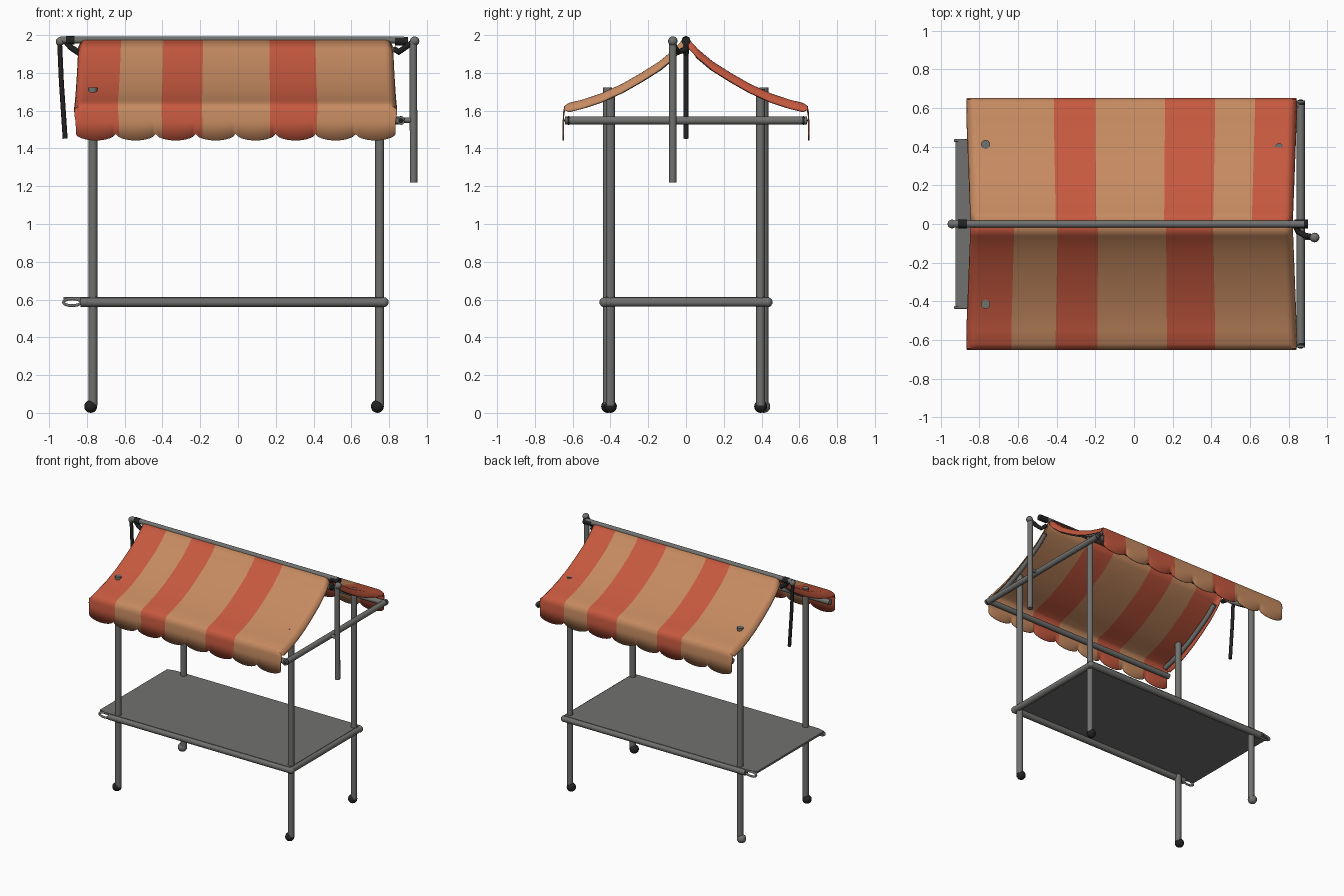
import bpy, bmesh, math
from mathutils import Vector

if "Cube" in bpy.data.objects:
    bpy.data.objects.remove(bpy.data.objects["Cube"])


def material(name, rgb):
    m = bpy.data.materials.new(name)
    m.diffuse_color = (*rgb, 1)
    m.use_nodes = True
    m.node_tree.nodes["Principled BSDF"].inputs["Base Color"].default_value = m.diffuse_color
    return m


TAN = material("tan cloth", (0.56, 0.255, 0.118))
RED = material("red cloth", (0.57, 0.10, 0.05))
GRAY = material("gray metal", (0.165, 0.165, 0.16))
DARK = material("dark rubber", (0.016, 0.016, 0.016))


def finish(name, bm, mats, angle=40):
    bmesh.ops.recalc_face_normals(bm, faces=bm.faces)
    me = bpy.data.meshes.new(name)
    bm.to_mesh(me)
    bm.free()
    ob = bpy.data.objects.new(name, me)
    bpy.context.collection.objects.link(ob)
    for m in mats:
        me.materials.append(m)
    bpy.ops.object.select_all(action='DESELECT')
    ob.select_set(True)
    bpy.context.view_layer.objects.active = ob
    bpy.ops.object.shade_smooth_by_angle(angle=math.radians(angle))
    return ob


def tube(name, pts, r, mat, closed=False, n=16):
    """Round tube swept along a path, with capped ends."""
    pts = [Vector(p) for p in pts]
    bm = bmesh.new()
    rings = []
    ref = None
    for i, p in enumerate(pts):
        if closed:
            d = pts[(i + 1) % len(pts)] - pts[i - 1]
        else:
            d = pts[min(i + 1, len(pts) - 1)] - pts[max(i - 1, 0)]
        d.normalize()
        if ref is None:
            ref = d.orthogonal()
            if closed:
                ref = Vector((0, 1, 0))
        u = (ref - d * ref.dot(d)).normalized()
        ref, v = u, d.cross(u)
        rings.append([bm.verts.new(p + r * (u * math.cos(a) + v * math.sin(a)))
                      for a in (2 * math.pi * k / n for k in range(n))])
    for i in range(len(rings) - (0 if closed else 1)):
        a, b = rings[i], rings[(i + 1) % len(rings)]
        for k in range(n):
            bm.faces.new((a[k], a[(k + 1) % n], b[(k + 1) % n], b[k]))
    if not closed:
        bm.faces.new(rings[0])
        bm.faces.new(rings[-1])
    return finish(name, bm, [mat])


def ball(name, c, r, mat, scale=(1, 1, 1)):
    bm = bmesh.new()
    bmesh.ops.create_uvsphere(bm, u_segments=16, v_segments=10, radius=r)
    bmesh.ops.scale(bm, vec=scale, verts=bm.verts)
    bmesh.ops.translate(bm, vec=c, verts=bm.verts)
    return finish(name, bm, [mat])


# Sagging canopy section: distance from ridge, height
SECTION = [(0.012, 1.978), (0.06, 1.925), (0.14, 1.858), (0.24, 1.795), (0.34, 1.738),
           (0.45, 1.688), (0.55, 1.655), (0.62, 1.638), (0.642, 1.622), (0.648, 1.59)]
X0, X1, SCALLOPS = -0.865, 0.84, 8
WIDTH = (X1 - X0) / SCALLOPS


def canopy(name, side, reds):
    # columns at scallop steps plus exact stripe borders
    cols = {round(X0 + WIDTH * i / 14, 4) for i in range(SCALLOPS * 14 + 1)}
    cols |= {b for pair in reds for b in pair if X0 < b < X1}
    cols |= {X0 + 0.006, X1 - 0.006}
    bm = bmesh.new()
    grid = []
    for x in sorted(cols):
        edge = min(x - X0, X1 - x)
        drop = 0.045 * max(0, 1 - edge / 0.035) ** 2
        col = []
        for y, z in SECTION:
            k = 0.975 + 0.025 * min(1, y / 0.55)
            fade = 1 if y < 0.64 else 0.4
            col.append(bm.verts.new((x * k, side * y, z - drop * fade)))
        low = 1.478 - 0.036 * math.sqrt(abs(math.sin(math.pi * (x - X0) / WIDTH)))
        for z in (1.54, low):
            col.append(bm.verts.new((x * 0.993, side * 0.65, z)))
        grid.append((x, col))
    for (xa, a), (xb, b) in zip(grid, grid[1:]):
        mid = (xa + xb) / 2
        for j in range(len(a) - 1):
            f = bm.faces.new((a[j], a[j + 1], b[j + 1], b[j]))
            f.material_index = int(any(lo < mid < hi for lo, hi in reds))
    ob = finish(name, bm, [TAN, RED], 50)
    mod = ob.modifiers.new("cloth thickness", 'SOLIDIFY')
    mod.thickness = 0.006
    mod.offset = 0


canopy("front_canopy", -1, [(-0.9, -0.635), (-0.405, -0.19), (0.17, 0.42)])
canopy("back_canopy", 1, [(-0.415, -0.2), (0.16, 0.42), (0.625, 0.9)])

# Canopy frame: ridge, curved rafters, eave rails and right side rail
tube("ridge_pole", [(-0.94, 0, 1.974), (0.88, 0, 1.974)], 0.019, GRAY)
for s, tag in ((-1, "front"), (1, "back")):
    for x, end in ((-0.815, "left"), (0.795, "right")):
        tube(f"{tag}_{end}_rafter", [(x, s * y, z - 0.028) for y, z in SECTION[1:8]], 0.018, GRAY)
    tube(f"{tag}_eave_rail", [(-0.845, s * 0.615, 1.548), (0.86, s * 0.615, 1.548)], 0.021, GRAY)
    ball(f"{tag}_rail_cap", (0.862, s * 0.622, 1.548), 0.023, DARK)
tube("right_side_rail", [(0.862, -0.64, 1.548), (0.862, 0.64, 1.548)], 0.022, GRAY)
tube("crank_bracket", [(0.862, -0.07, 1.55), (0.92, -0.07, 1.55)], 0.014, GRAY)

# Left strap and right crank with their dark hooks
ball("ridge_left_knob", (-0.942, 0, 1.966), 0.023, GRAY)
tube("left_strap", [(-0.944, 0, 1.955), (-0.935, 0, 1.75), (-0.915, 0, 1.452)], 0.013, DARK)
tube("left_hook", [(-0.91, 0, 1.965), (-0.885, 0, 1.935), (-0.84, 0, 1.905)], 0.016, DARK)
tube("left_collar", [(-0.91, 0, 1.972), (-0.865, 0, 1.972)], 0.023, DARK)
tube("right_collar", [(0.83, 0, 1.968), (0.9, 0, 1.968)], 0.023, DARK)
tube("right_hook", [(0.83, 0, 1.925), (0.85, -0.04, 1.91), (0.885, -0.06, 1.935),
                    (0.93, -0.068, 1.966)], 0.015, DARK)
ball("crank_knob", (0.935, -0.07, 1.968), 0.025, GRAY)
tube("crank_handle", [(0.928, -0.07, 1.965), (0.93, -0.07, 1.22)], 0.02, GRAY)

# Legs and ball feet
for x, y, top, mat, tag in ((-0.768, -0.415, 1.722, DARK, "front_left"),
                            (-0.768, 0.412, 1.722, GRAY, "back_left"),
                            (0.75, -0.4, 1.705, DARK, "front_right"),
                            (0.75, 0.395, 1.715, DARK, "back_right")):
    tube(f"{tag}_leg", [(x, y, 0.04), (x, y, top)], 0.0235, GRAY)
    ball(f"{tag}_foot", (x - 0.012, y, 0.034), 0.034, mat)

# Shelf plate with cut left corners
bm = bmesh.new()
outline = [(-0.86, -0.44), (0.77, -0.44), (0.77, 0.44), (-0.86, 0.44), (-0.925, 0.425), (-0.925, -0.425)]
f = bm.faces.new([bm.verts.new((x, y, 0.597)) for x, y in outline])
up = bmesh.ops.extrude_face_region(bm, geom=[f])
bmesh.ops.translate(bm, vec=(0, 0, 0.016),
                    verts=[g for g in up["geom"] if isinstance(g, bmesh.types.BMVert)])
finish("shelf_plate", bm, [GRAY], 30)

# Shelf rails, each long one ending in a loop on the left
for s, tag in ((-1, "front"), (1, "back")):
    tube(f"{tag}_shelf_rail", [(-0.835, s * 0.432, 0.586), (0.775, s * 0.432, 0.586)], 0.025, GRAY)
    ball(f"{tag}_shelf_rail_end", (0.772, s * 0.432, 0.586), 0.026, GRAY)
    loop = [(-0.878 + 0.046 * math.cos(a), s * 0.432, 0.586 + 0.018 * math.sin(a))
            for a in (2 * math.pi * k / 24 for k in range(24))]
    tube(f"{tag}_shelf_loop", loop, 0.008, GRAY, closed=True, n=10)
tube("right_shelf_rail", [(0.77, -0.43, 0.586), (0.77, 0.43, 0.586)], 0.024, GRAY)
